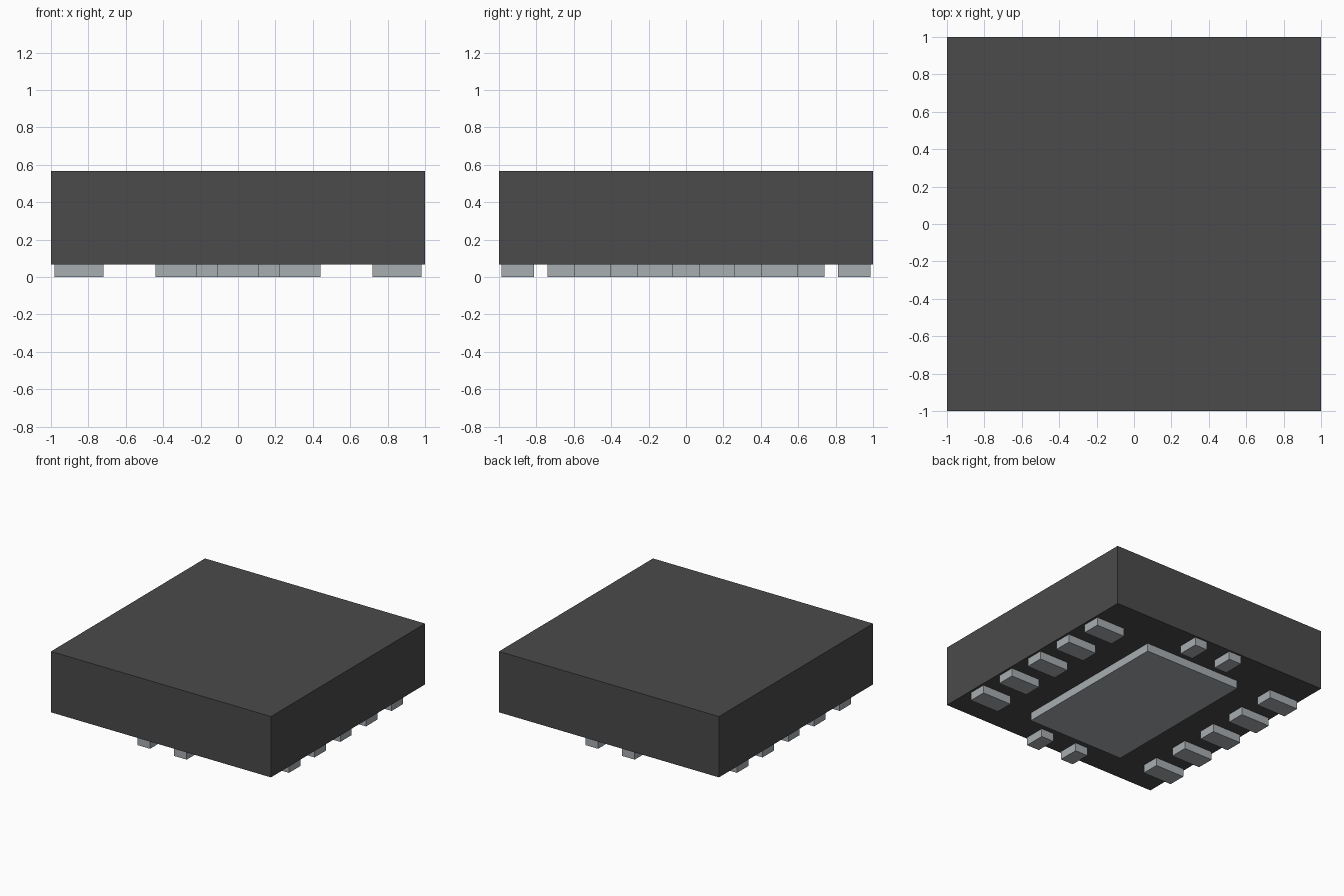
import bpy

cube = bpy.data.objects.get("Cube")
if cube:
    bpy.data.objects.remove(cube, do_unlink=True)


def material(name, color):
    mat = bpy.data.materials.new(name)
    mat.use_nodes = True
    mat.diffuse_color = color
    mat.node_tree.nodes["Principled BSDF"].inputs["Base Color"].default_value = color
    return mat


def box(name, center, size, mat):
    """Axis-aligned box with its scale applied to the mesh."""
    bpy.ops.mesh.primitive_cube_add(size=1, location=center)
    obj = bpy.context.object
    obj.name = obj.data.name = name
    obj.scale = size
    bpy.ops.object.transform_apply(location=False, rotation=False, scale=True)
    obj.data.materials.append(mat)
    return obj


PAD_H = 0.067
BODY_H = 0.5
PITCH = 1 / 3

black = material("charcoal plastic", (0.069, 0.069, 0.069, 1))
metal = material("light grey metal", (0.39, 0.42, 0.44, 1))

# Package body
box("package_body", (0, 0, PAD_H + BODY_H / 2), (2, 2, BODY_H), black)

# Large centre pad underneath
box("centre_pad", (0, 0, PAD_H / 2), (0.88, 1.37, PAD_H), metal)

# Five contacts along each side, two at the front and two at the back
for side, name in ((1, "left"), (-1, "right")):
    for i in range(5):
        box(f"{name}_contact_{i + 1}", (side * 0.85, (i - 2) * PITCH, PAD_H / 2),
            (0.264, 0.148, PAD_H), metal)
    for end, end_name in ((-1, "front"), (1, "back")):
        box(f"{end_name}_{name}_contact", (side * PITCH / 2, end * 0.9, PAD_H / 2),
            (0.115, 0.172, PAD_H), metal)
